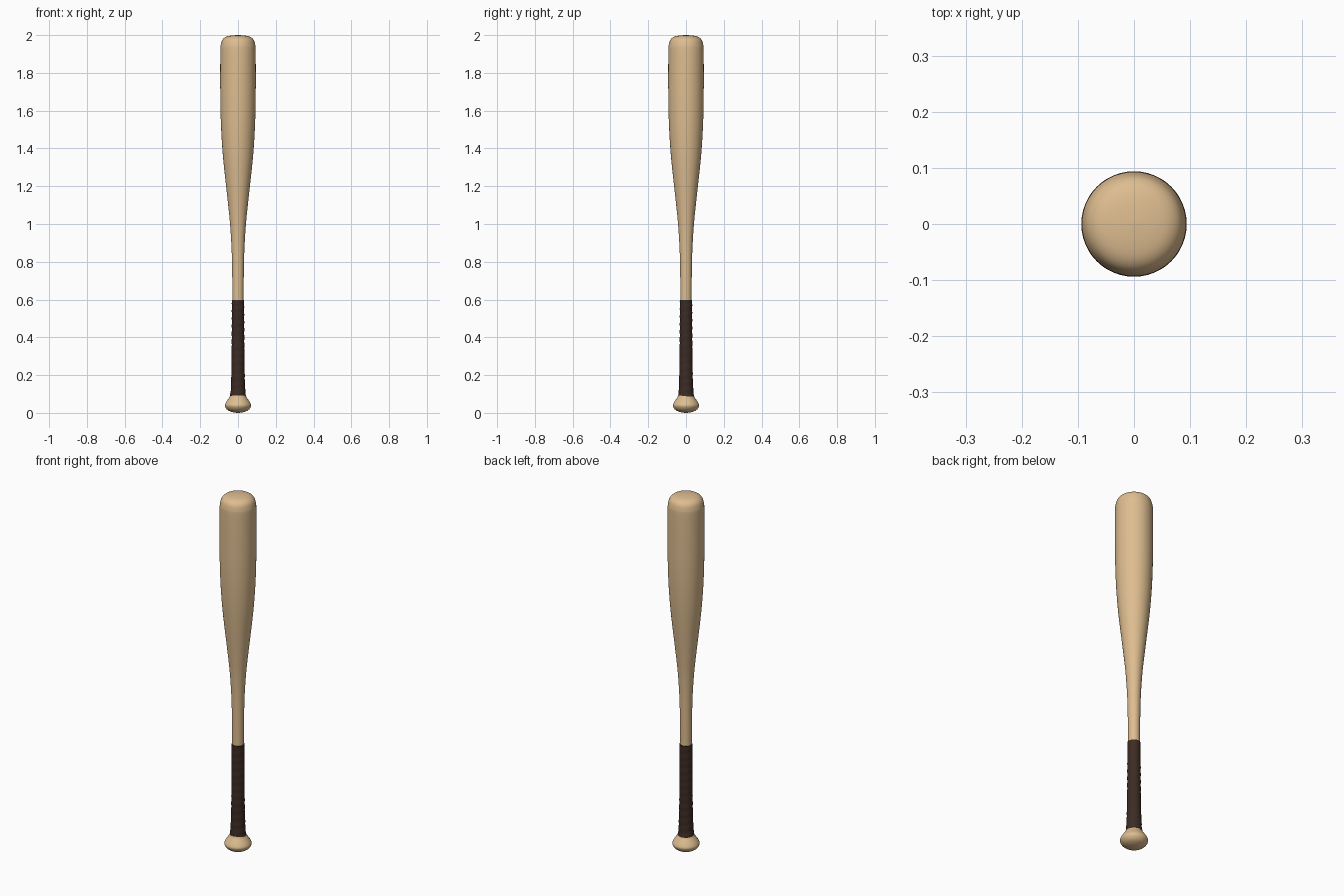
import bpy, bmesh, math

if "Cube" in bpy.data.objects:
    bpy.data.objects.remove(bpy.data.objects["Cube"])

SIDES = 48


def material(name, rgb):
    m = bpy.data.materials.new(name)
    m.diffuse_color = (*rgb, 1)
    m.use_nodes = True
    m.node_tree.nodes["Principled BSDF"].inputs["Base Color"].default_value = m.diffuse_color
    return m


def smooth_profile(pts, steps=4):
    """Catmull-Rom curve through (radius, z) points."""
    out = []
    for i in range(len(pts) - 1):
        p0, p1, p2, p3 = (pts[max(0, min(len(pts) - 1, i + k))] for k in (-1, 0, 1, 2))
        for s in range(steps):
            t = s / steps
            out.append(tuple(0.5 * (2 * b + (c - a) * t + (2 * a - 5 * b + 4 * c - d) * t * t
                                    + (3 * b - a - 3 * c + d) * t ** 3)
                             for a, b, c, d in zip(p0, p1, p2, p3)))
    return out + [pts[-1]]


def lathe(name, profile, mat, ripple=lambda z, a: 0.0):
    """Revolve a profile about z and close both ends."""
    bm = bmesh.new()
    rings = []
    for r, z in profile:
        ring = []
        for k in range(SIDES):
            a = 2 * math.pi * k / SIDES
            q = r + ripple(z, a)
            ring.append(bm.verts.new((q * math.cos(a), q * math.sin(a), z)))
        rings.append(ring)
    for lo, hi in zip(rings, rings[1:]):
        for k in range(SIDES):
            n = (k + 1) % SIDES
            bm.faces.new((lo[k], lo[n], hi[n], hi[k]))
    bm.faces.new(rings[0][::-1])
    bm.faces.new(rings[-1])
    me = bpy.data.meshes.new(name)
    bm.to_mesh(me)
    bm.free()
    me.materials.append(mat)
    ob = bpy.data.objects.new(name, me)
    bpy.context.collection.objects.link(ob)
    bpy.ops.object.select_all(action='DESELECT')
    ob.select_set(True)
    bpy.context.view_layer.objects.active = ob
    bpy.ops.object.shade_smooth_by_angle(angle=math.radians(45))
    return ob


wood = material("pale wood", (0.73, 0.51, 0.28))
tape = material("dark brown grip", (0.045, 0.024, 0.017))

# Wooden body: knob, handle, taper, barrel and rounded tip
body = [(0.004, 0.0), (0.030, 0.004), (0.052, 0.013), (0.065, 0.026), (0.070, 0.040),
        (0.064, 0.055), (0.052, 0.073), (0.042, 0.09), (0.036, 0.13), (0.032, 0.25),
        (0.030, 0.45), (0.0295, 0.62), (0.031, 0.75), (0.034, 0.87), (0.042, 1.0),
        (0.052, 1.1), (0.063, 1.2), (0.074, 1.3), (0.083, 1.4), (0.090, 1.52),
        (0.0935, 1.65), (0.094, 1.8), (0.0935, 1.92), (0.091, 1.95), (0.083, 1.975),
        (0.066, 1.99), (0.040, 1.997), (0.004, 2.0)]
lathe("wooden_body", smooth_profile(body), wood)

# Grip sleeve with a shallow spiral wrap
sleeve = smooth_profile([(0.0425, 0.088), (0.038, 0.13), (0.0345, 0.25), (0.0330, 0.45),
                         (0.0325, 0.597)], 24)
lathe("grip_wrap", sleeve, tape,
      lambda z, a: 0.0006 * math.cos(2 * math.pi * z / 0.04 - a))
